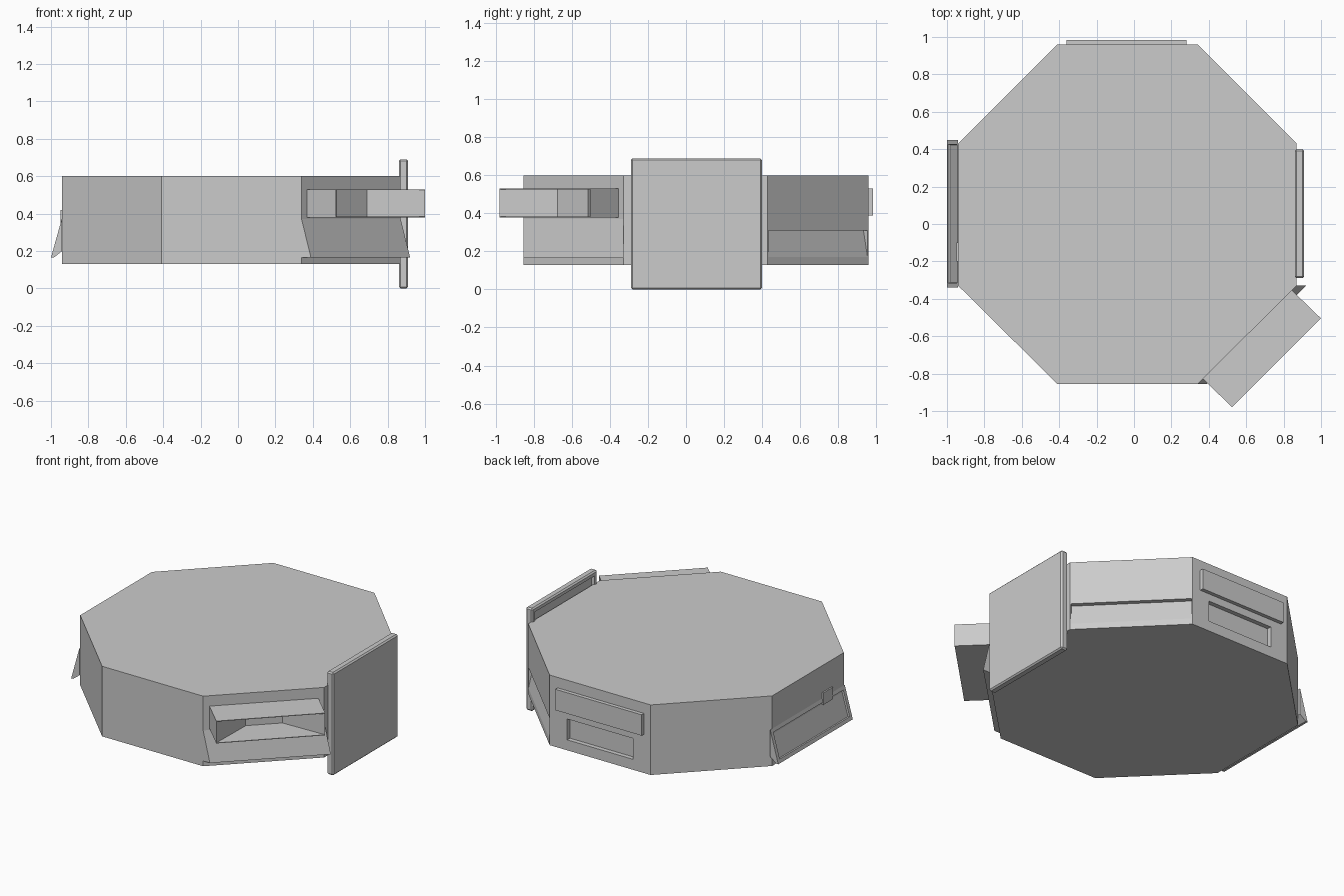
import bpy, bmesh
from mathutils import Vector

if "Cube" in bpy.data.objects:
    bpy.data.objects.remove(bpy.data.objects["Cube"])


def loft(name, ring_a, ring_b, inset=None, bevel=0):
    """Solid between two matching rings; inset = (direction, border, depth) sinks a panel."""
    bm = bmesh.new()
    a = [bm.verts.new(p) for p in ring_a]
    b = [bm.verts.new(p) for p in ring_b]
    n = len(a)
    bm.faces.new(a)
    bm.faces.new(b)
    for i in range(n):
        j = (i + 1) % n
        bm.faces.new((a[i], a[j], b[j], b[i]))
    bmesh.ops.recalc_face_normals(bm, faces=bm.faces[:])
    if bevel:
        bmesh.ops.bevel(bm, geom=bm.edges[:], offset=bevel, segments=1, affect='EDGES')
    if inset:
        d, border, depth = inset
        bm.normal_update()
        f = max(bm.faces, key=lambda q: q.normal.dot(Vector(d)) + q.calc_area())
        bmesh.ops.inset_region(bm, faces=[f], thickness=border)
        bmesh.ops.inset_region(bm, faces=[f], thickness=0.004, depth=depth)
    me = bpy.data.meshes.new(name)
    bm.to_mesh(me)
    bm.free()
    ob = bpy.data.objects.new(name, me)
    bpy.context.collection.objects.link(ob)
    return ob


def prism(name, plan, z0, z1):
    return loft(name, [(x, y, z0) for x, y in plan], [(x, y, z1) for x, y in plan])


def block(name, x0, x1, y0, y1, z0, z1, **kw):
    plan = [(x0, y0), (x1, y0), (x1, y1), (x0, y1)]
    return loft(name, [(x, y, z0) for x, y in plan], [(x, y, z1) for x, y in plan], **kw)


def sweep(name, p0, p1, out, profile, **kw):
    """Profile of (outward, z) points run along a wall from p0 to p1."""
    rings = [[(p[0] + out[0] * o, p[1] + out[1] * o, z) for o, z in profile] for p in (p0, p1)]
    return loft(name, *rings, **kw)


def cut(target, cutter):
    m = target.modifiers.new("cut", 'BOOLEAN')
    m.operation, m.solver, m.object = 'DIFFERENCE', 'EXACT', cutter
    bpy.context.view_layer.objects.active = target
    bpy.ops.object.modifier_apply(modifier=m.name)
    bpy.data.objects.remove(cutter)


# Octagonal body
body = prism("body", [(-0.41, 0.96), (0.34, 0.96), (0.87, 0.43), (0.87, -0.33),
                      (0.34, -0.855), (-0.41, -0.855), (-0.94, -0.33), (-0.94, 0.43)], 0.13, 0.60)

# Back wall: sunken lower slot and raised upper panel
cut(body, block("slot_cutter", -0.28, 0.21, 0.93, 1.0, 0.20, 0.34))
block("back_panel", -0.36, 0.28, 0.95, 0.985, 0.39, 0.53)

# Back right wall: lower part sloping inward
r = 0.7071
cut(body, sweep("slope_cutter", (0.345, 0.955), (0.865, 0.435), (r, r),
                [(0, 0.17), (0.03, 0.17), (0.03, 0.31), (-0.03, 0.31)]))

# Front right wall: open tray with a funnel-shaped recess
outer = [(0.365, -0.825), (0.525, -0.98), (1.0, -0.505), (0.84, -0.35)]
funnel = [outer[0], outer[1], (0.53, -0.675), (0.69, -0.515), outer[2], outer[3]]
prism("tray_walls", funnel, 0.384, 0.526)
prism("tray_floor", outer, 0.38, 0.384)
prism("tray_top", outer, 0.526, 0.53)

# Front right wall: slanted lower flap
sweep("front_right_flap", (0.34, -0.855), (0.87, -0.33), (1, 0),
      [(0, 0.37), (0.05, 0.165), (0, 0.165)])

# Left wall: slanted flap with a framed panel, and its latch
sweep("left_flap", (-0.94, -0.34), (-0.94, 0.45), (-1, 0),
      [(0, 0.38), (0.06, 0.165), (0.045, 0.165), (0, 0.20)],
      inset=((-1, 0, 0.3), 0.035, -0.01))
block("left_latch", -0.95, -0.93, -0.20, -0.10, 0.34, 0.42)

# Right wall: large upright plate, hollowed on the inner side
block("right_plate", 0.86, 0.91, -0.29, 0.40, 0.0, 0.69, bevel=0.009,
      inset=((-1, 0, 0), 0.03, -0.02))
